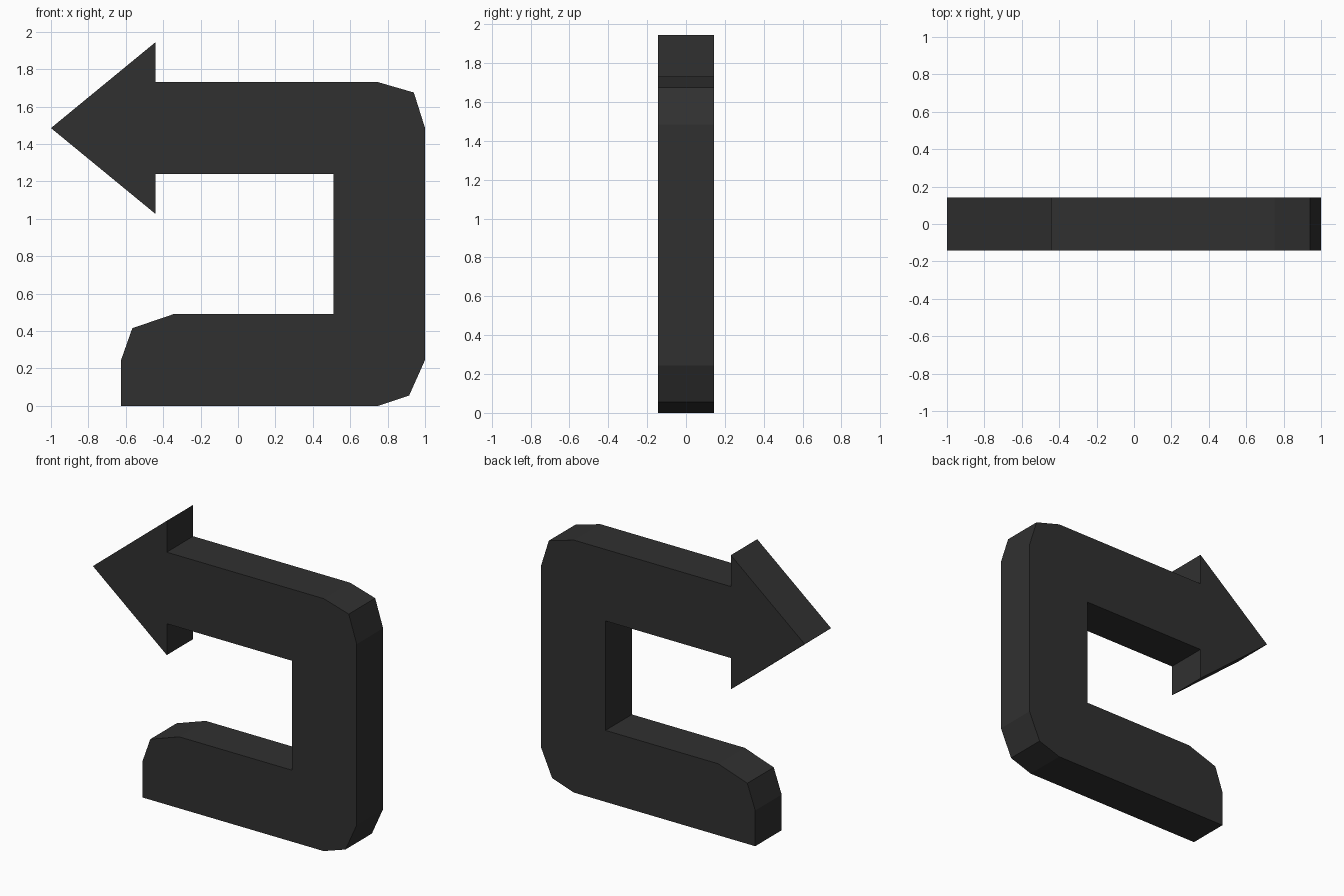
import bpy, bmesh

if "Cube" in bpy.data.objects:
    bpy.data.objects.remove(bpy.data.objects["Cube"])

HALF_DEPTH = 0.143

# Outline of the hooked arrow in the front plane (x, z)
PROFILE = [
    (-1.0, 1.485), (-0.44, 1.025), (-0.44, 1.24),          # arrowhead, lower half
    (0.51, 1.24), (0.51, 0.49), (-0.345, 0.49),            # inner bend
    (-0.565, 0.415), (-0.625, 0.245), (-0.625, 0.0),       # rounded tail
    (0.75, 0.0), (0.915, 0.055), (1.0, 0.245),             # lower outer corner
    (1.0, 1.485), (0.94, 1.675), (0.75, 1.73),             # upper outer corner
    (-0.44, 1.73), (-0.44, 1.945),                         # arrowhead, upper half
]

# Dark grey material
charcoal = bpy.data.materials.new("charcoal")
charcoal.diffuse_color = (0.03, 0.03, 0.03, 1)
charcoal.use_nodes = True
charcoal.node_tree.nodes["Principled BSDF"].inputs["Base Color"].default_value = charcoal.diffuse_color

# Fill the outline and extrude it through the depth
bm = bmesh.new()
front = bm.faces.new([bm.verts.new((x, -HALF_DEPTH, z)) for x, z in PROFILE])
result = bmesh.ops.extrude_face_region(bm, geom=[front], use_keep_orig=True)
back_verts = [g for g in result["geom"] if isinstance(g, bmesh.types.BMVert)]
bmesh.ops.translate(bm, verts=back_verts, vec=(0, 2 * HALF_DEPTH, 0))
bmesh.ops.recalc_face_normals(bm, faces=bm.faces)

mesh = bpy.data.meshes.new("return_arrow")
bm.to_mesh(mesh)
bm.free()
mesh.materials.append(charcoal)
arrow = bpy.data.objects.new("return_arrow", mesh)
bpy.context.collection.objects.link(arrow)
